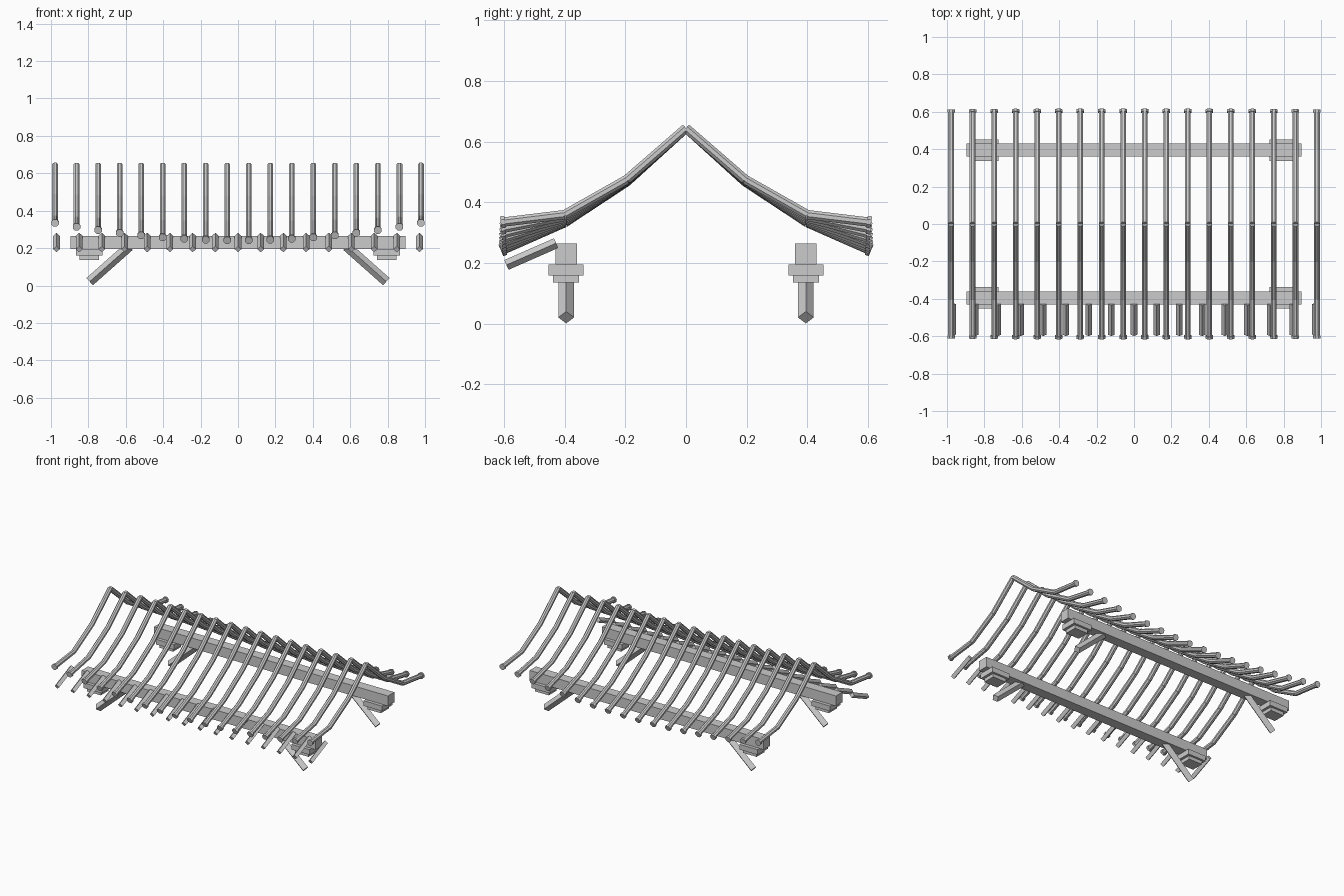
import bpy, bmesh, math
from mathutils import Vector, Matrix

cube = bpy.data.objects.get("Cube")
if cube:
    bpy.data.objects.remove(cube, do_unlink=True)

timber = bpy.data.materials.new("timber_grey")
timber.use_nodes = True
GREY = (0.6, 0.6, 0.6, 1)
timber.diffuse_color = GREY
timber.node_tree.nodes["Principled BSDF"].inputs["Base Color"].default_value = GREY


def finish(bm, name):
    mesh = bpy.data.meshes.new(name)
    bm.to_mesh(mesh)
    bm.free()
    mesh.materials.append(timber)
    obj = bpy.data.objects.new(name, mesh)
    bpy.context.collection.objects.link(obj)
    return obj


def add_pole(bm, start, end, radius, sides):
    """Straight pole with one corner of its section facing upward."""
    start, end = Vector(start), Vector(end)
    axis = (end - start).normalized()
    up = (Vector((0, 0, 1)) - axis * axis.z).normalized()
    side = axis.cross(up)
    rot = Matrix((up, side, axis)).transposed().to_4x4()
    angle = 0 if sides == 4 else math.pi / sides
    matrix = Matrix.Translation((start + end) / 2) @ rot @ Matrix.Rotation(angle, 4, "Z")
    # the first corner of a cone lies on its local y axis
    matrix = matrix @ Matrix.Rotation(-math.pi / 2, 4, "Z")
    bmesh.ops.create_cone(bm, cap_ends=True, segments=sides, radius1=radius,
                          radius2=radius, depth=(end - start).length, matrix=matrix)


def add_box(bm, center, size):
    bmesh.ops.create_cube(bm, size=1, matrix=Matrix.Translation(center) @ Matrix.Diagonal((*size, 1)))


# Curved rafters, with eaves rising toward both ends of the roof
RAFTERS = 18
for i in range(RAFTERS):
    x = 0.978 * (2 * i / (RAFTERS - 1) - 1)
    lift = (x / 0.978) ** 2
    profile = [(0, 0.645), (0.195, 0.468 + 0.008 * lift),
               (0.4, 0.333 + 0.027 * lift), (0.597, 0.246 + 0.09 * lift)]
    bm = bmesh.new()
    for s in (-1, 1):
        points = [Vector((x, s * y, z)) for y, z in profile]
        for a, b in zip(points, points[1:]):
            add_pole(bm, a, b, 0.0165, 8)
        # round end cap
        tip = (points[-1] - points[-2]).normalized()
        add_pole(bm, points[-1], points[-1] + tip * 0.014, 0.0215, 8)
    finish(bm, f"rafter_{i + 1}")

# Flying rafters along the front eave
for i in range(-8, 9):
    bm = bmesh.new()
    x = i * 0.1213
    add_pole(bm, (x, -0.428, 0.266), (x, -0.592, 0.194), 0.0175, 4)
    finish(bm, f"flying_rafter_{i + 9}")

# Long beams with stepped bracket blocks and slanting braces
for y, place in ((-0.395, "front"), (0.395, "back")):
    bm = bmesh.new()
    add_box(bm, (0, y, 0.23), (1.79, 0.07, 0.07))
    finish(bm, f"{place}_beam")
    for s, hand in ((-1, "right"), (1, "left")):
        bm = bmesh.new()
        add_box(bm, (s * 0.795, y, 0.178), (0.14, 0.115, 0.036))
        add_box(bm, (s * 0.795, y, 0.148), (0.104, 0.086, 0.024))
        finish(bm, f"{place}_{hand}_bracket")
        bm = bmesh.new()
        add_pole(bm, (s * 0.58, y, 0.21), (s * 0.793, y, 0.021), 0.026, 4)
        finish(bm, f"{place}_{hand}_brace")
